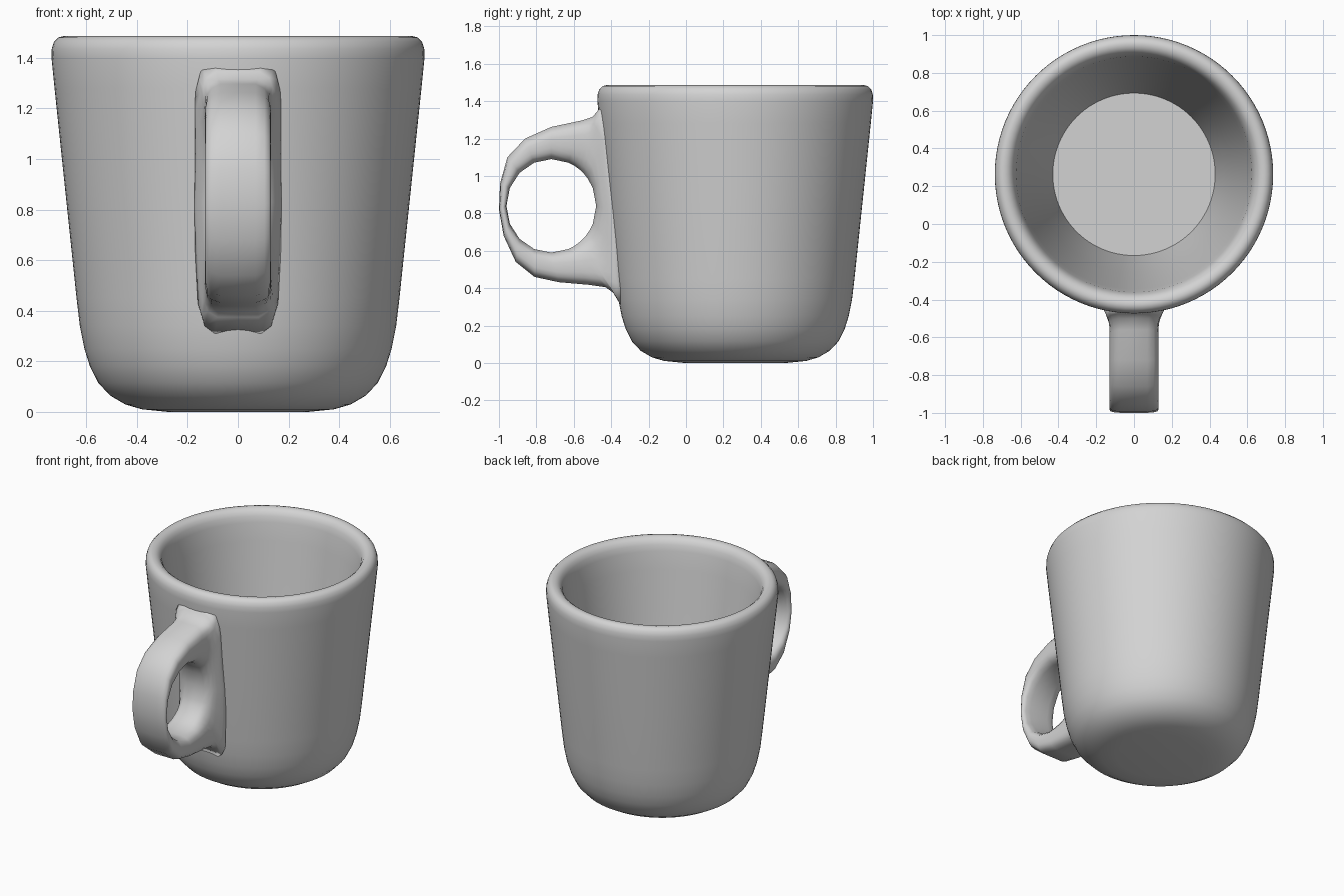
import bpy, bmesh
from math import sin, cos, tau, radians
from mathutils import Vector

cube = bpy.data.objects.get("Cube")
if cube:
    bpy.data.objects.remove(cube, do_unlink=True)

# Glazed grey material
grey = bpy.data.materials.new("light grey glaze")
grey.use_nodes = True
colour = (0.65, 0.65, 0.65, 1)
grey.diffuse_color = colour
grey.node_tree.nodes["Principled BSDF"].inputs["Base Color"].default_value = colour

CUP_Y = 0.263


def finish(bm, name, angle):
    bmesh.ops.remove_doubles(bm, verts=bm.verts, dist=0.0005)
    bmesh.ops.recalc_face_normals(bm, faces=bm.faces)
    mesh = bpy.data.meshes.new(name)
    bm.to_mesh(mesh)
    bm.free()
    mesh.materials.append(grey)
    obj = bpy.data.objects.new(name, mesh)
    bpy.context.collection.objects.link(obj)
    bpy.ops.object.select_all(action="DESELECT")
    obj.select_set(True)
    bpy.context.view_layer.objects.active = obj
    bpy.ops.object.shade_smooth_by_angle(angle=radians(angle))


# Cup body: one closed wall profile (radius, height), turned about its axis
profile = [(0, 0), (0.28, 0.001), (0.38, 0.011), (0.445, 0.03), (0.505, 0.065),
           (0.552, 0.115), (0.585, 0.18), (0.607, 0.25), (0.625, 0.34),
           (0.638, 0.45), (0.68, 0.85), (0.725, 1.28), (0.737, 1.40),
           (0.736, 1.435), (0.727, 1.463), (0.71, 1.48), (0.69, 1.485),
           (0.667, 1.48), (0.648, 1.465), (0.634, 1.44), (0.624, 1.40),
           (0.608, 1.28), (0.57, 1.0), (0.522, 0.65), (0.475, 0.35),
           (0.43, 0.1), (0, 0.1)]
bm = bmesh.new()
points = [bm.verts.new((r, CUP_Y, z)) for r, z in profile]
edges = [bm.edges.new(pair) for pair in zip(points, points[1:])]
bmesh.ops.spin(bm, geom=points + edges, cent=(0, CUP_Y, 0), axis=(0, 0, 1),
               angle=tau, steps=96)
finish(bm, "cup_body", 60)

# Handle: rounded section lofted between a round finger hole and an outer outline.
# Each outline point is (sixteenth of a turn, y, z); both roots curve into the wall.
HOLE = Vector((-0.72, 0.84))
outline = [(0, -0.36, 0.80), (1, -0.39, 1.05), (1.6, -0.40, 1.30),
           (2, -0.44, 1.39), (2.3, -0.475, 1.345), (2.6, -0.50, 1.315),
           (3, -0.56, 1.296), (4, -0.72, 1.262), (5, -0.86, 1.20),
           (6, -0.955, 1.10), (7, -0.994, 0.96), (8, -1.0, 0.82),
           (9, -0.975, 0.68), (10, -0.91, 0.54), (11, -0.81, 0.46),
           (12, -0.68, 0.432), (13, -0.52, 0.418), (13.4, -0.43, 0.405),
           (13.8, -0.388, 0.375), (14.2, -0.35, 0.31), (14.6, -0.33, 0.36),
           (15, -0.34, 0.58)]
half = [(0, 0.0), (0, 0.07), (0.08, 0.105), (0.2, 0.123), (0.35, 0.128),
        (0.5, 0.13), (0.65, 0.128), (0.8, 0.123), (0.92, 0.105), (1, 0.07), (1, 0.0)]
section = half + [(t, -x) for t, x in reversed(half[1:-1])]

bm = bmesh.new()
rings = []
for step, y, z in outline:
    a = tau * step / 16
    inner = HOLE + Vector((0.24 * cos(a), 0.25 * sin(a)))
    ring = []
    for t, x in section:
        p = inner.lerp(Vector((y, z)), t)
        # Widen the section as it nears the sloping cup wall
        gap = CUP_Y - (0.593 + 0.103 * p.y) - p.x
        flare = min(max(1 - gap / 0.1, 0), 1.3) ** 2
        ring.append(bm.verts.new((x * (1 + 0.25 * flare), p.x, p.y)))
    rings.append(ring)
n = len(section)
for i, ring in enumerate(rings):
    after = rings[(i + 1) % len(rings)]
    for j in range(n):
        k = (j + 1) % n
        bm.faces.new((ring[j], ring[k], after[k], after[j]))
finish(bm, "handle", 180)
